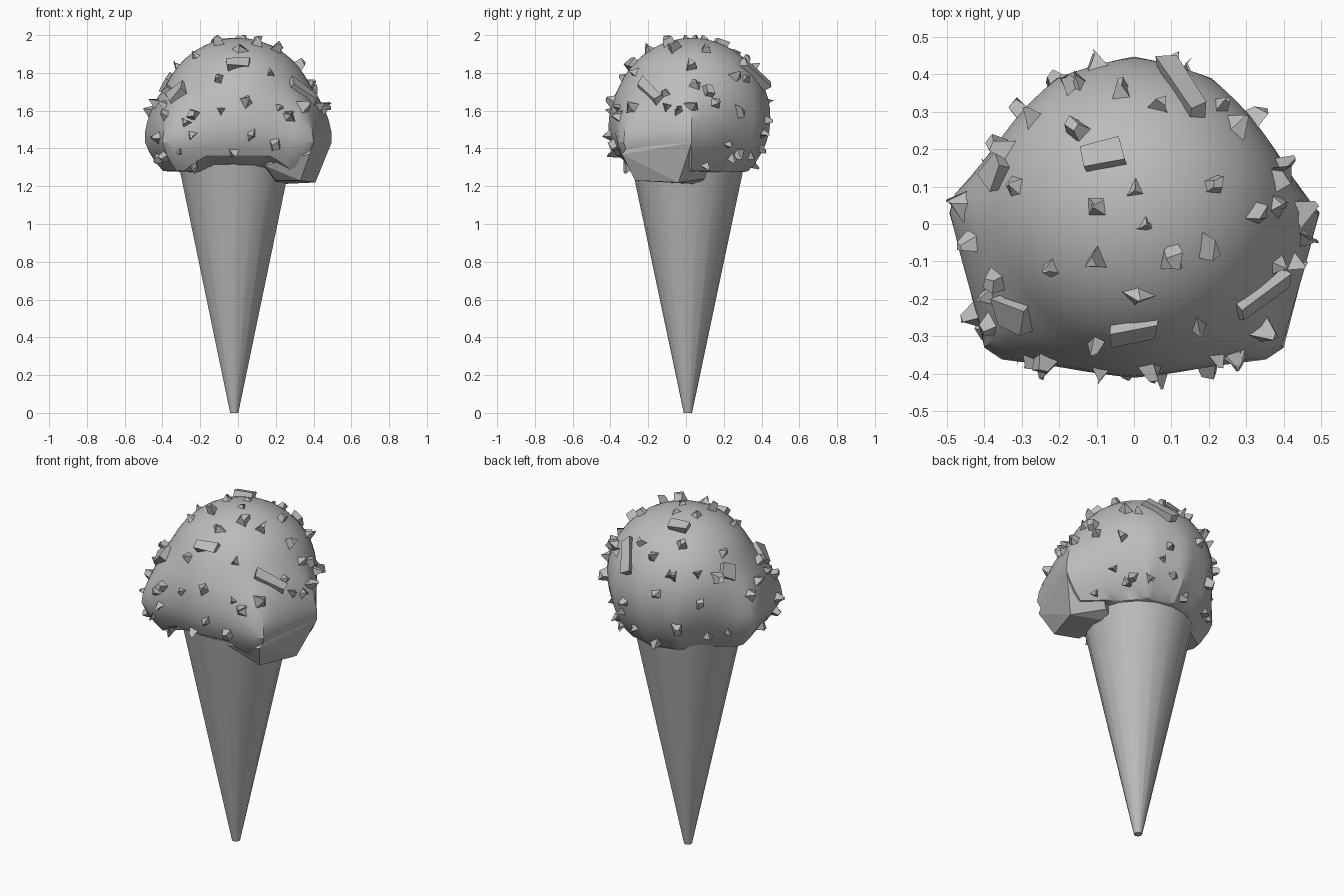
import bpy, bmesh, math, random
from mathutils import Vector, Matrix
from mathutils.bvhtree import BVHTree

if "Cube" in bpy.data.objects:
    bpy.data.objects.remove(bpy.data.objects["Cube"])

random.seed(7)
grey = bpy.data.materials.new("plain grey")
grey.diffuse_color = (0.5, 0.5, 0.5, 1)
grey.use_nodes = True
grey.node_tree.nodes["Principled BSDF"].inputs["Base Color"].default_value = grey.diffuse_color


def finish(bm, name, angle=None):
    bmesh.ops.recalc_face_normals(bm, faces=bm.faces)
    me = bpy.data.meshes.new(name)
    bm.to_mesh(me)
    bm.free()
    me.materials.append(grey)
    ob = bpy.data.objects.new(name, me)
    bpy.context.collection.objects.link(ob)
    if angle:
        bpy.ops.object.select_all(action='DESELECT')
        ob.select_set(True)
        bpy.context.view_layer.objects.active = ob
        bpy.ops.object.shade_smooth_by_angle(angle=math.radians(angle))
    return ob


# Wafer cone
bm = bmesh.new()
bmesh.ops.create_cone(bm, cap_ends=True, segments=18, radius1=0.022, radius2=0.300,
                      depth=1.32, matrix=Matrix.Translation((-0.02, 0.01, 0.66)))
finish(bm, "wafer_cone", 40)

# Scoop: a ball whose lower half swells out into a cornered skirt
SEG, R, CY, CZ = 60, 0.413, 0.03, 1.572
skirt = [Vector(p) for p in [(0.52, 0.0), (0.36, 0.19), (0.21, 0.36), (0, 0.42), (-0.21, 0.36),
                             (-0.36, 0.19), (-0.525, 0.03), (-0.41, -0.405), (0, -0.455), (0.41, -0.405)]]


def skirt_radius(a):
    d = Vector((math.cos(a), math.sin(a)))
    for p, q in zip(skirt, skirt[1:] + skirt[:1]):
        if p.cross(d) >= -1e-9 and d.cross(q) > 0:
            return p.cross(q) / d.cross(q - p)
    return R


def scoop_point(v, a):
    front = max(0, min(1, (-math.sin(a) - 0.75) / 0.17))
    lip = 1.28 + 0.083 * front
    if v > 1:                                   # underside, tucked onto the cone
        r, z = 0.275, 1.275 + 0.015 * front
    else:
        theta = v * math.acos((lip - CZ) / R)
        z = CZ + R * math.cos(theta)
        t = max(0, min(1, (1.74 - z) / 0.30))
        r = R * math.sin(theta) + (skirt_radius(a) - R) * t
    return Vector((r * math.cos(a), CY + r * math.sin(a), z))


levels = [i / 16 for i in range(1, 17)] + [2]
bm = bmesh.new()
rings = [[bm.verts.new(scoop_point(v, 2 * math.pi * i / SEG)) for i in range(SEG)] for v in levels]
top = bm.verts.new((0, CY, CZ + R))
for i in range(SEG):
    j = (i + 1) % SEG
    bm.faces.new((top, rings[0][i], rings[0][j]))
    for a, b in zip(rings, rings[1:]):
        bm.faces.new((a[i], b[i], b[j], a[j]))
bm.faces.new(rings[-1])
bmesh.ops.recalc_face_normals(bm, faces=bm.faces)
tree = BVHTree.FromBMesh(bm)
finish(bm, "scoop", 30)

# Faceted drip lump on the right side
bm = bmesh.new()
for p in [(0.38, -0.34, 1.37), (0.495, 0.03, 1.43), (0.41, -0.04, 1.22), (0.33, -0.27, 1.23),
          (0.20, -0.22, 1.23), (0.20, 0.06, 1.21), (0.14, -0.30, 1.31), (0.39, 0.11, 1.52),
          (0.42, -0.01, 1.53), (0.35, 0.14, 1.38), (0.40, -0.27, 1.45), (0.28, 0.10, 1.24)]:
    bm.verts.new(p)
bmesh.ops.convex_hull(bm, input=bm.verts)
finish(bm, "drip_lump")

# Nut chips set on the scoop, located by casting from each side
chips = bmesh.new()


def place(origin, direction):
    hit, normal, _, _ = tree.ray_cast(Vector(origin), Vector(direction))
    return hit, normal


def chip(hit, normal):
    size = random.uniform(0.032, 0.045)
    rot = normal.to_track_quat('Z', 'Y').to_matrix().to_4x4()
    spin = Matrix.Rotation(random.uniform(0, 6.28), 4, 'Z')
    geo = bmesh.ops.create_cone(
        chips, cap_ends=True, segments=random.choice((3, 4, 4)), radius1=size,
        radius2=size * random.choice((0.08, 0.1, 0.6)), depth=size * 1.3,
        matrix=Matrix.Translation(hit + normal * size * 0.3) @ rot @ spin)
    for v in geo['verts']:
        v.co += Vector([random.uniform(-0.25, 0.25) * size for _ in range(3)])


def shard(hit, normal, along, length, width):
    along = Vector(along)
    along = (along - normal * along.dot(normal)).normalized()
    side = normal.cross(along)
    frame = Matrix((along, side, normal)).transposed().to_4x4()
    geo = bmesh.ops.create_cube(chips, size=1, matrix=Matrix.Translation(hit + normal * 0.008) @ frame
                                @ Matrix.Diagonal((length, width, 0.035, 1)))
    for v in geo['verts']:
        v.co += Vector([random.uniform(-0.01, 0.01) for _ in range(3)])


above = [(-0.31, 0.10), (-0.15, 0.25), (0.07, 0.31), (-0.10, 0.05), (0, 0.09), (0.03, 0),
         (-0.10, -0.09), (0.10, -0.09), (-0.22, -0.12), (0.01, -0.19), (0.20, -0.06), (0.21, 0.10),
         (0.17, -0.27), (-0.10, -0.32), (0.27, -0.35), (-0.24, -0.36),
         (-0.03, 0.35), (0.23, 0.31), (0.27, 0.26), (0.32, 0.03), (0.38, 0.05), (0.38, -0.11),
         (-0.39, -0.19), (-0.45, -0.14), (-0.43, -0.05), (-0.38, -0.27), (-0.27, 0.28), (-0.17, 0.36)]
front = [(-0.24, 1.47), (0.07, 1.47), (0.27, 1.57), (-0.28, 1.54), (0.22, 1.61), (-0.42, 1.46),
         (-0.31, 1.38), (-0.38, 1.36), (-0.23, 1.31), (0.20, 1.42), (-0.02, 1.38),
         (0.05, 1.65), (-0.09, 1.60)]
right = [(-0.10, 1.62), (-0.04, 1.60), (0.04, 1.62), (-0.28, 1.62), (0.28, 1.60), (0.22, 1.42),
         (0.27, 1.37), (0.10, 1.31), (0.34, 1.36), (0.40, 1.48), (0.12, 1.70), (0.16, 1.64)]
back = [(-0.10, 1.65), (0.10, 1.55), (-0.20, 1.45), (0.05, 1.40), (-0.15, 1.75), (-0.05, 1.32),
        (0.25, 1.35), (-0.30, 1.38), (-0.30, 1.60)]
left = [(0.05, 1.60), (-0.15, 1.70), (0.15, 1.40), (-0.10, 1.35), (0.20, 1.72)]

spots = [place((x, y, 3), (0, 0, -1)) for x, y in above]
spots += [place((x, -2, z), (0, 1, 0)) for x, z in front]
spots += [place((2, y, z), (-1, 0, 0)) for y, z in right]
spots += [place((x, 2, z), (0, -1, 0)) for x, z in back]
spots += [place((-2, y, z), (1, 0, 0)) for y, z in left]
for hit, normal in spots:
    if hit is not None:
        chip(hit, normal)

# Longer nut shards
for x, y, along, length, width in [(0.125, 0.36, (-0.09, 0.16, -0.12), 0.20, 0.055),
                                   (0.34, -0.19, (1, 0.8, -0.9), 0.18, 0.05),
                                   (-0.08, 0.18, (1, 0.2, 0), 0.11, 0.06),
                                   (-0.36, 0.14, (1, -0.6, 0.4), 0.08, 0.08),
                                   (-0.32, -0.24, (1, -0.1, 0.3), 0.10, 0.07),
                                   (0, -0.28, (1, 0.2, 0), 0.12, 0.05)]:
    hit, normal = place((x, y, 3), (0, 0, -1))
    if hit is not None:
        shard(hit, normal, along, length, width)
for v in chips.verts:
    v.co.z = min(v.co.z, 2.0)
finish(chips, "nut_chips")
